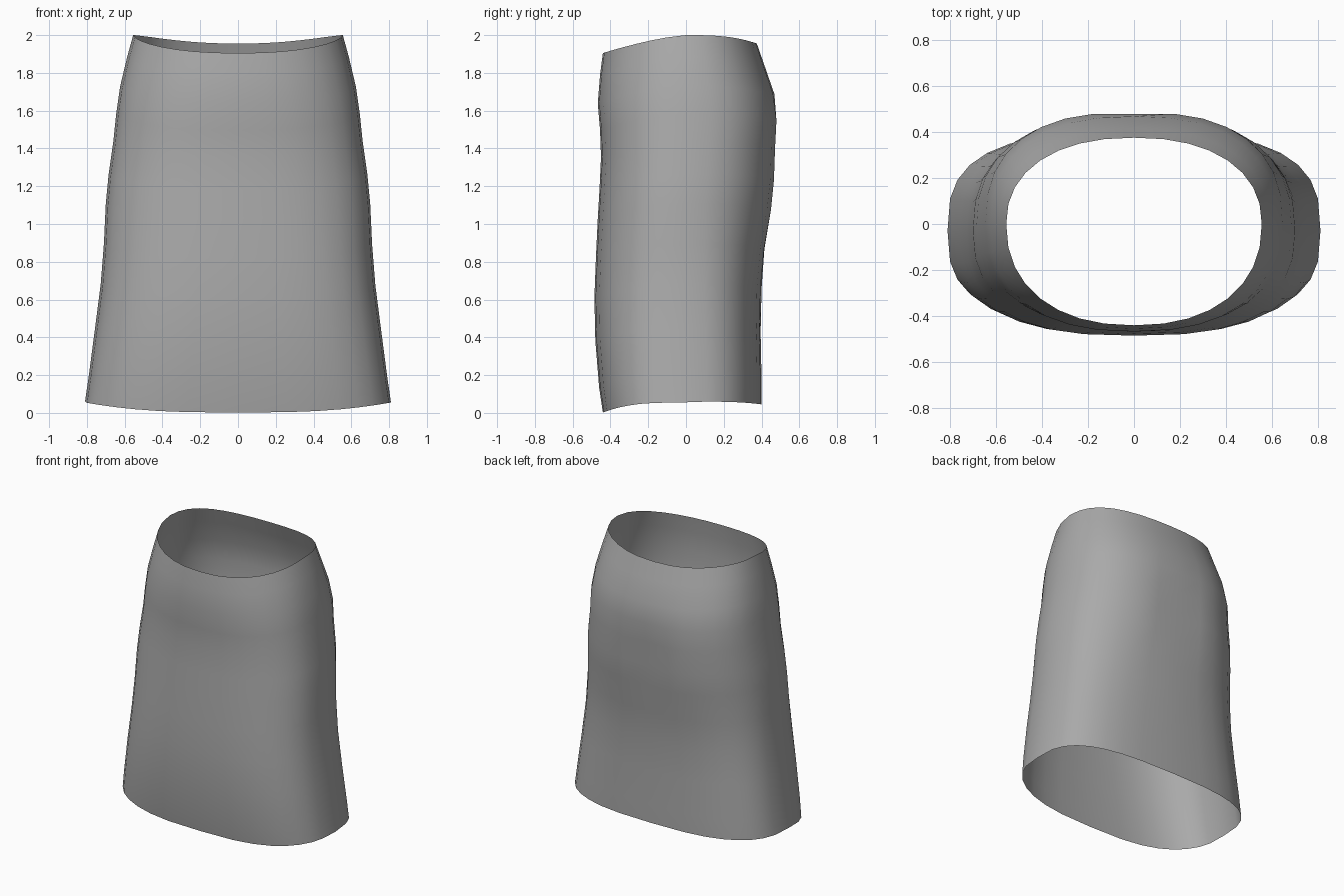
import bpy, bmesh, math

cube = bpy.data.objects.get("Cube")
if cube:
    bpy.data.objects.remove(cube)

SIDES = 32

# Each ring: height fraction, half width, front y, back y, widest y, squareness, seat cleft depth
RINGS = [
    (0.00, 0.81, -0.44, 0.40, -0.03, 2.9, 0.0),
    (0.07, 0.79, -0.46, 0.40, -0.03, 2.9, 0.0),
    (0.20, 0.757, -0.48, 0.395, -0.03, 2.8, 0.0),
    (0.32, 0.727, -0.485, 0.40, -0.03, 2.7, 0.0),
    (0.43, 0.71, -0.477, 0.42, -0.03, 2.6, 0.005),
    (0.54, 0.70, -0.467, 0.46, -0.03, 2.5, 0.02),
    (0.62, 0.685, -0.458, 0.477, -0.02, 2.5, 0.03),
    (0.71, 0.66, -0.45, 0.482, -0.01, 2.5, 0.02),
    (0.785, 0.645, -0.455, 0.488, 0.0, 2.5, 0.01),
    (0.86, 0.624, -0.467, 0.468, 0.0, 2.4, 0.0),
    (0.94, 0.587, -0.455, 0.415, 0.0, 2.3, 0.0),
    (1.00, 0.555, -0.44, 0.375, 0.0, 2.25, 0.0),
]


def power(value, exponent):
    return math.copysign(abs(value) ** exponent, value)


def ring_point(ring, angle):
    t, half, front, back, mid, square, cleft = ring
    x = half * power(math.cos(angle), 2 / square)
    s = power(math.sin(angle), 2 / square)
    depth = back - mid if s > 0 else mid - front
    y = mid + depth * s
    # Hem and waist both dip toward the front
    if s > 0:
        y -= cleft * math.exp(-(x / 0.13) ** 2) * s
        hem, waist = 0.06 - 0.015 * s ** 4, 2.0 - 0.045 * s ** 3
    else:
        hem, waist = 0.055 - 0.053 * abs(s) ** 3, 2.0 - 0.095 * abs(s) ** 1.4
    return x, y, hem + (waist - hem) * t


# Skirt: open lofted tube of single-sided cloth
bm = bmesh.new()
loops = []
for ring in RINGS:
    loops.append([bm.verts.new(ring_point(ring, math.tau * i / SIDES)) for i in range(SIDES)])
for low, high in zip(loops, loops[1:]):
    for i in range(SIDES):
        j = (i + 1) % SIDES
        face = bm.faces.new((low[i], low[j], high[j], high[i]))
        face.smooth = True

mesh = bpy.data.meshes.new("skirt")
bm.to_mesh(mesh)
bm.free()
skirt = bpy.data.objects.new("skirt", mesh)
bpy.context.collection.objects.link(skirt)

# Plain grey cloth
cloth = bpy.data.materials.new("grey_cloth")
cloth.use_nodes = True
grey = (0.4, 0.4, 0.4, 1)
cloth.diffuse_color = grey
cloth.node_tree.nodes["Principled BSDF"].inputs["Base Color"].default_value = grey
mesh.materials.append(cloth)
